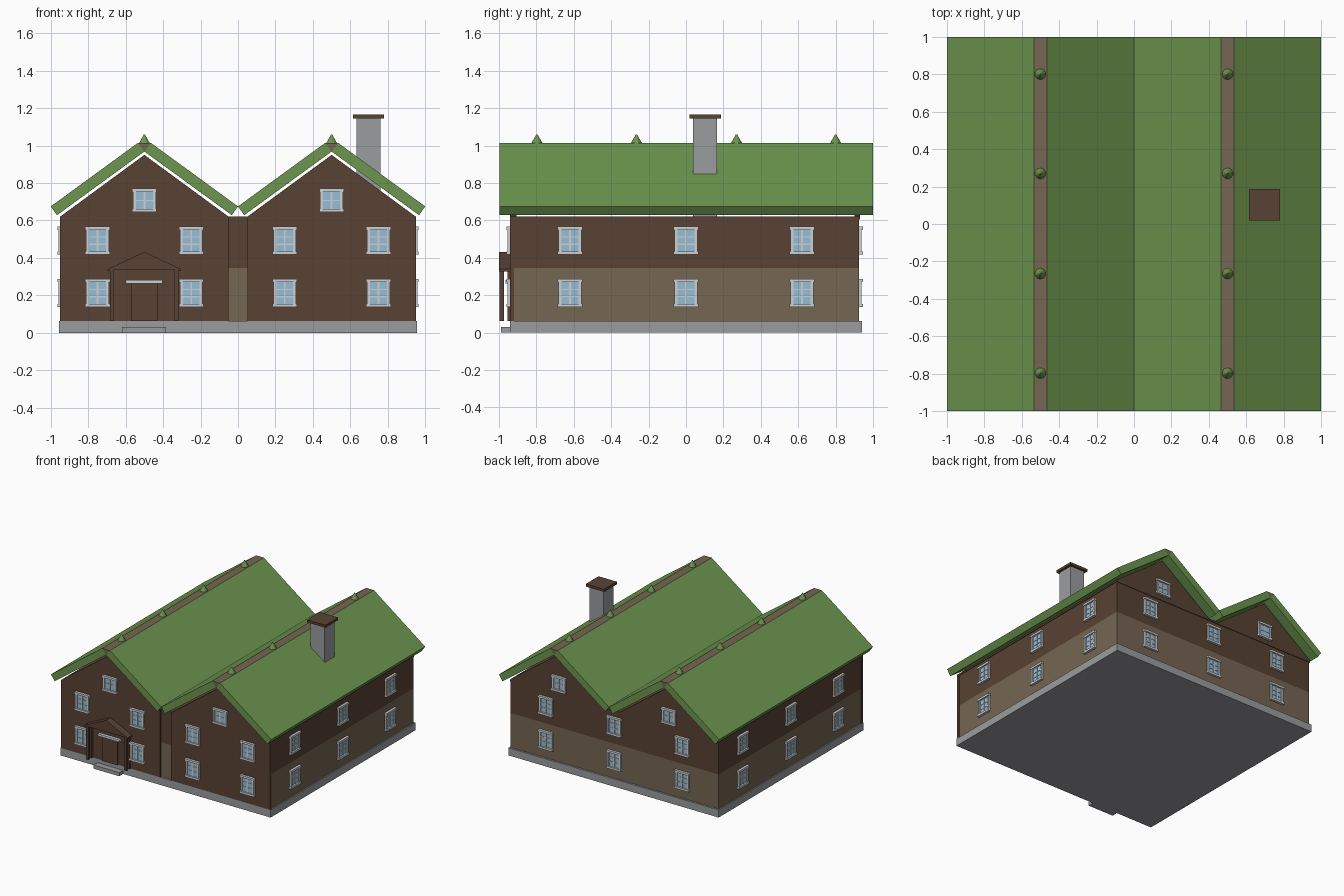
import bpy, bmesh, math
from mathutils import Matrix

if "Cube" in bpy.data.objects:
    bpy.data.objects.remove(bpy.data.objects["Cube"])


def material(name, r, g, b):
    lin = [((c / 255 + 0.055) / 1.055) ** 2.4 for c in (r, g, b)]
    m = bpy.data.materials.new(name)
    m.diffuse_color = (*lin, 1)
    m.use_nodes = True
    m.node_tree.nodes["Principled BSDF"].inputs["Base Color"].default_value = m.diffuse_color
    return m


BROWN = material("dark_brown_wood", 88, 66, 52)
TAN = material("tan_wood", 117, 102, 82)
GREEN = material("turf_green", 108, 149, 78)
GREY = material("stone_grey", 154, 156, 159)
WHITE = material("pale_trim", 206, 208, 211)
GLASS = material("window_blue", 150, 190, 214)


def add_box(bm, x0, x1, y0, y1, z0, z1, mat=0):
    mtx = (Matrix.Translation(((x0 + x1) / 2, (y0 + y1) / 2, (z0 + z1) / 2))
           @ Matrix.Diagonal((x1 - x0, y1 - y0, z1 - z0, 1)))
    for v in bmesh.ops.create_cube(bm, size=1, matrix=mtx)["verts"]:
        for f in v.link_faces:
            f.material_index = mat


def to_mesh(bm, name, mats):
    bmesh.ops.recalc_face_normals(bm, faces=bm.faces[:])
    me = bpy.data.meshes.new(name)
    bm.to_mesh(me)
    bm.free()
    for m in mats:
        me.materials.append(m)
    return me


def place(name, me, loc=(0, 0, 0), angle=0):
    ob = bpy.data.objects.new(name, me)
    ob.location = loc
    ob.rotation_euler.z = angle
    bpy.context.collection.objects.link(ob)
    return ob


def box(name, mat, *dims):
    bm = bmesh.new()
    add_box(bm, *dims)
    return place(name, to_mesh(bm, name, [mat]))


def prism(name, mat, profile, y0, y1):
    """Extrude an (x, z) outline along y."""
    bm = bmesh.new()
    face = bm.faces.new([bm.verts.new((x, y0, z)) for x, z in profile])
    ext = bmesh.ops.extrude_face_region(bm, geom=[face])
    bmesh.ops.translate(bm, vec=(0, y1 - y0, 0),
                        verts=[g for g in ext["geom"] if isinstance(g, bmesh.types.BMVert)])
    return place(name, to_mesh(bm, name, [mat]))


# Foundation and two-tone wall body
box("foundation", GREY, -0.955, 0.955, -0.94, 0.94, 0, 0.062)
box("lower_walls", TAN, -0.945, 0.945, -0.925, 0.925, 0.062, 0.345)
box("upper_walls", BROWN, -0.945, 0.945, -0.925, 0.925, 0.345, 0.605)
box("wall_plate", BROWN, -0.95, 0.95, -0.93, 0.93, 0.605, 0.62)

for cx, side in ((-0.5, "left"), (0.5, "right")):
    # Front cladding and thin gable walls
    box(side + "_front_cladding", BROWN, cx - 0.45, cx + 0.45, -0.94, -0.92, 0.062, 0.615)
    gable = [(cx - 0.45, 0.615), (cx + 0.45, 0.615), (cx + 0.45, 0.62),
             (cx, 0.95), (cx - 0.45, 0.62)]
    prism(side + "_front_gable", BROWN, gable, -0.94, -0.905)
    prism(side + "_back_gable", BROWN, gable, 0.9, 0.93)
    # Turf roof slabs
    for s in (-1, 1):
        slab = [(cx + s * 0.5, 0.675), (cx + s * 0.035, 1.014),
                (cx, 0.968), (cx + s * 0.467, 0.628)]
        prism(side + "_roof_slab", GREEN, slab, -0.998, 1)
    # Ridge beam and tufts
    prism(side + "_ridge_beam", TAN,
          [(cx - 0.035, 1.014), (cx + 0.035, 1.014), (cx, 0.968)], -0.998, 1)
    for y in (-0.797, -0.265, 0.27, 0.8):
        bm = bmesh.new()
        bmesh.ops.create_cone(bm, cap_ends=True, segments=10, radius1=0.03, radius2=0.003,
                              depth=0.047, matrix=Matrix.Translation((0, 0, 0.0235)))
        place(side + "_ridge_tuft", to_mesh(bm, "ridge_tuft", [GREEN]), (cx, y, 1.013))

# Chimney
box("chimney_stack", GREY, 0.632, 0.762, 0.037, 0.167, 0.62, 1.145)
box("chimney_cap", BROWN, 0.614, 0.78, 0.02, 0.186, 1.145, 1.166)


def window_mesh(name, h, rows):
    """Window centred on the origin, facing -y, with its back at y = 0."""
    bm = bmesh.new()
    t = h / 2
    add_box(bm, -0.05, 0.05, -0.006, 0.002, -t + 0.01, t - 0.01, 1)
    for s in (-1, 1):
        add_box(bm, *sorted((s * 0.045, s * 0.061)), -0.014, 0.002, -t + 0.01, t - 0.01)
        add_box(bm, -0.066, 0.066, -0.02, 0.002, *sorted((s * (t - 0.017), s * t)))
    add_box(bm, -0.005, 0.005, -0.011, 0, -t + 0.012, t - 0.012)
    inner = h - 0.034
    for i in range(1, rows):
        z = -inner / 2 + inner * i / rows
        add_box(bm, -0.048, 0.048, -0.01, 0, z - 0.003, z + 0.003)
    return to_mesh(bm, name, [WHITE, GLASS])


# Windows on all four walls
tall = window_mesh("tall_window", 0.15, 3)
short = window_mesh("gable_window", 0.126, 2)
for z in (0.212, 0.492):
    for x in (-0.75, -0.25, 0.25, 0.75):
        place("front_window", tall, (x, -0.94, z))
    for p in (-0.62, 0, 0.62):
        place("back_window", tall, (p, 0.925, z), math.pi)
        place("right_window", tall, (0.945, p, z), math.pi / 2)
        place("left_window", tall, (-0.945, p, z), -math.pi / 2)
for x in (-0.5, 0.5):
    place("front_gable_window", short, (x, -0.94, 0.707))
    place("back_gable_window", short, (x, 0.93, 0.707), math.pi)

# Entrance: door, lintel, step and porch
box("door", BROWN, -0.572, -0.43, -0.95, -0.935, 0.062, 0.262)
box("door_lintel", WHITE, -0.6, -0.402, -0.965, -0.935, 0.264, 0.282)
box("door_step", GREY, -0.62, -0.385, -0.99, -0.93, 0, 0.03)
prism("porch_pediment", BROWN, [(-0.69, 0.335), (-0.31, 0.335), (-0.5, 0.425)], -0.995, -0.935)
for s in (-1, 1):
    x = -0.5 + s * 0.172
    box("porch_post", BROWN, x - 0.011, x + 0.011, -0.996, -0.974, 0.062, 0.337)
    box("porch_wall_post", BROWN, x - 0.011, x + 0.011, -0.955, -0.935, 0.062, 0.337)
    prism("porch_roof_board", BROWN,
          [(-0.5, 0.432), (-0.5, 0.42), (-0.5 + s * 0.196, 0.328),
           (-0.5 + s * 0.196, 0.34)], -1, -0.935)
